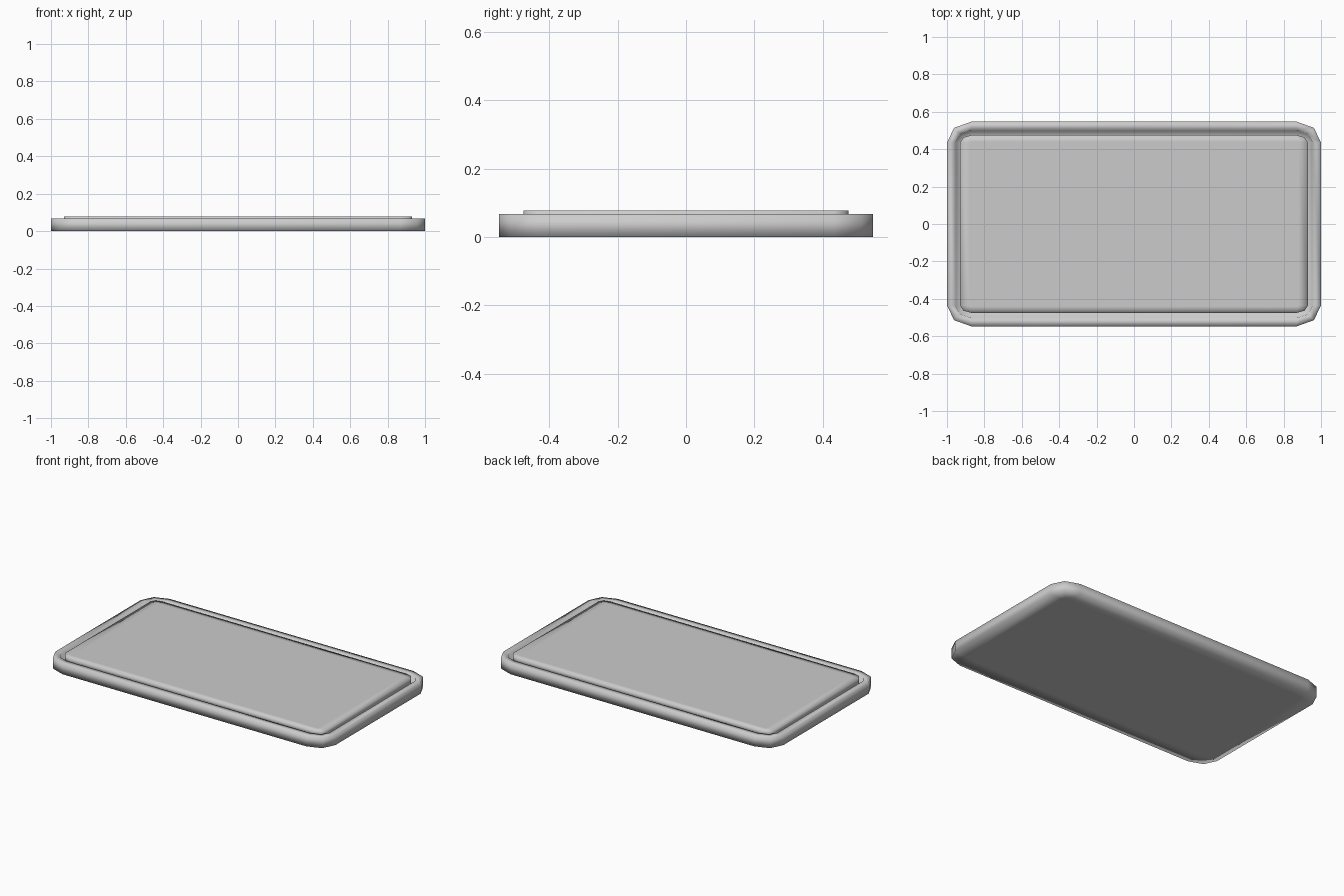
import bpy, bmesh, math

if "Cube" in bpy.data.objects:
    bpy.data.objects.remove(bpy.data.objects["Cube"])

CX, CY = 0.87, 0.435  # shared centres of the rounded corners


def outline(hx, hy):
    # rounded rectangle with two facets per corner
    rx, ry = hx - CX, hy - CY
    pts = []
    for q, (sx, sy) in enumerate([(1, 1), (-1, 1), (-1, -1), (1, -1)]):
        for i in range(3):
            a = math.radians(90 * q + 45 * i)
            pts.append((sx * CX + rx * math.cos(a), sy * CY + ry * math.sin(a)))
    return pts


def lofted(name, profile):
    # stack of outlines (half x, half y, z), bridged and capped at both ends
    bm = bmesh.new()
    loops = [[bm.verts.new((x, y, z)) for x, y in outline(hx, hy)]
             for hx, hy, z in profile]
    for a, b in zip(loops, loops[1:]):
        n = len(a)
        for i in range(n):
            j = (i + 1) % n
            bm.faces.new((a[i], a[j], b[j], b[i]))
    bm.faces.new(loops[0][::-1])
    bm.faces.new(loops[-1])
    for f in bm.faces:
        f.smooth = True
    bmesh.ops.recalc_face_normals(bm, faces=bm.faces)
    me = bpy.data.meshes.new(name)
    bm.to_mesh(me)
    bm.free()
    ob = bpy.data.objects.new(name, me)
    bpy.context.collection.objects.link(ob)
    return ob


# tray body: underside, outer wall, flat rim, inner wall, groove floor
lofted("tray_body", [
    (0.90, 0.455, 0.0), (1.0, 0.547, 0.0), (1.0, 0.547, 0.068),
    (0.957, 0.502, 0.068), (0.952, 0.497, 0.04), (0.90, 0.455, 0.04),
])

# raised centre panel sitting inside the rim
lofted("centre_panel", [
    (0.93, 0.475, 0.04), (0.93, 0.475, 0.078), (0.88, 0.44, 0.078),
])
